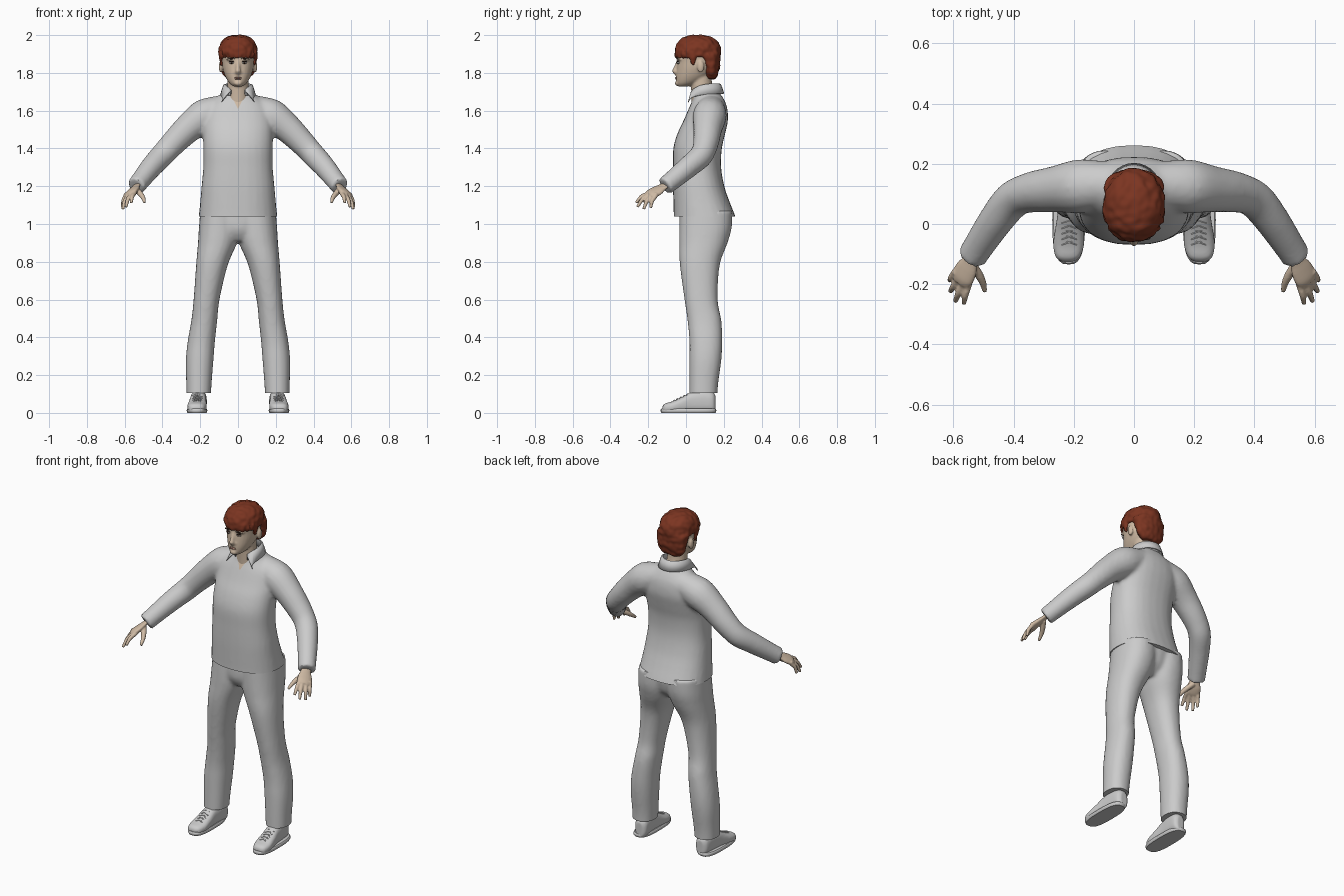
import bpy, bmesh, math
from mathutils import Vector, Matrix, noise

if "Cube" in bpy.data.objects:
    bpy.data.objects.remove(bpy.data.objects["Cube"])


def material(name, r, g, b):
    m = bpy.data.materials.new(name)
    m.use_nodes = True
    m.diffuse_color = (r, g, b, 1)
    m.node_tree.nodes["Principled BSDF"].inputs["Base Color"].default_value = (r, g, b, 1)
    return m


grey = material("pale grey cloth", .6, .6, .6)
skin = material("skin", .62, .49, .37)
red = material("auburn hair", .2, .035, .015)
dark = material("dark brown", .03, .015, .01)
white = material("eye white", .7, .68, .64)
lip = material("lip", .4, .22, .17)


# Helpers: lofts through rings, each ring being a centre and two half axes
def catmull(a, b, c, d, t):
    return b + (c - a) * (t / 2) + (a * 2 - b * 5 + c * 4 - d) * (t * t / 2) \
        + (b * 3 - a - c * 3 + d) * (t ** 3 / 2)


def loft(bm, rings, power=1, sides=28, sub=5):
    dense, last = [], len(rings) - 1
    for i in range(last):
        near = [rings[min(max(i + k, 0), last)] for k in (-1, 0, 1, 2)]
        for s in range(sub):
            dense.append([catmull(*[r[k] for r in near], s / sub) for k in range(3)])
    dense.append(rings[-1])
    loops = []
    for c, u, v in dense:
        loop = []
        for k in range(sides):
            a = math.tau * k / sides
            x, y = [math.copysign(abs(q) ** power, q) for q in (math.cos(a), math.sin(a))]
            loop.append(bm.verts.new(c + u * x + v * y))
        loops.append(loop)
    for lo, hi in zip(loops, loops[1:]):
        for k in range(sides):
            j = (k + 1) % sides
            bm.faces.new((lo[k], lo[j], hi[j], hi[k]))
    bm.faces.new(loops[0][::-1])
    bm.faces.new(loops[-1])


def stack(bm, rows, side=1, power=1):
    """Horizontal sections: z, x from, x to, y front, y back."""
    loft(bm, [(Vector((side * (l + r) / 2, (f + b) / 2, z)), Vector(((r - l) / 2, 0, 0)),
               Vector((0, (b - f) / 2, 0))) for z, l, r, f, b in rows], power)


def tube(bm, points, side=1, wide=(0, 0, 1), flat=1, sides=16):
    """Round or flattened limb through points x, y, z, radius."""
    at = [Vector((side * p[0], p[1], p[2])) for p in points]
    rings = []
    for i, p in enumerate(points):
        t = (at[min(i + 1, len(at) - 1)] - at[max(i - 1, 0)]).normalized()
        w = Vector((side * wide[0], wide[1], wide[2]))
        u = (w - t * w.dot(t)).normalized()
        rings.append((at[i], u * p[3], t.cross(u) * p[3] * flat))
    loft(bm, rings, 1, sides)


def ball(bm, centre, size):
    bmesh.ops.create_uvsphere(bm, u_segments=16, v_segments=10, radius=1,
                              matrix=Matrix.Translation(centre) @ Matrix.Diagonal((*size, 1)))


def finish(name, bm, mat, voxel=0, smooth=4):
    """Make an object; with a voxel size, fuse its pieces into one skin."""
    bmesh.ops.recalc_face_normals(bm, faces=bm.faces)
    mesh = bpy.data.meshes.new(name)
    bm.to_mesh(mesh)
    bm.free()
    ob = bpy.data.objects.new(name, mesh)
    bpy.context.collection.objects.link(ob)
    if voxel:
        m = ob.modifiers.new("Fuse", 'REMESH')
        m.mode, m.voxel_size = 'VOXEL', voxel
        m = ob.modifiers.new("Soften", 'SMOOTH')
        m.factor, m.iterations = .5, smooth
        dg = bpy.context.evaluated_depsgraph_get()
        ob.data = bpy.data.meshes.new_from_object(ob.evaluated_get(dg))
        ob.data.name = name
        ob.modifiers.clear()
    ob.data.materials.clear()
    ob.data.materials.append(mat)
    shade(ob)
    return ob


def shade(ob):
    bpy.ops.object.select_all(action='DESELECT')
    ob.select_set(True)
    bpy.context.view_layer.objects.active = ob
    bpy.ops.object.shade_smooth_by_angle(angle=math.radians(50))


def cut(ob, height=None, planes=()):
    """Trim flat below a height and score edges along planes."""
    bm = bmesh.new()
    bm.from_mesh(ob.data)
    if height is not None:
        r = bmesh.ops.bisect_plane(bm, geom=bm.verts[:] + bm.edges[:] + bm.faces[:],
                                   plane_co=(0, 0, height), plane_no=(0, 0, 1), clear_inner=True)
        rim = [e for e in r["geom_cut"] if isinstance(e, bmesh.types.BMEdge)]
        bmesh.ops.edgeloop_fill(bm, edges=rim)
    for co, no in planes:
        bmesh.ops.bisect_plane(bm, geom=bm.verts[:] + bm.edges[:] + bm.faces[:],
                               plane_co=co, plane_no=no)
    bm.to_mesh(ob.data)
    bm.free()
    shade(ob)


SIDES = (1, -1)

# Jacket: torso and sleeves, flat hem, open neck shown as skin
bm = bmesh.new()
torso = [(1, .212, -.065, .275), (1.05, .207, -.065, .258), (1.12, .2, -.067, .23),
         (1.2, .193, -.069, .203), (1.3, .184, -.069, .186), (1.4, .184, -.067, .19),
         (1.48, .186, -.045, .208), (1.55, .185, -.012, .222), (1.62, .165, .018, .217),
         (1.67, .11, .04, .195), (1.71, .07, .045, .165)]
stack(bm, [(z, -w, w, f, b) for z, w, f, b in torso], 1, .85)
for s in SIDES:
    tube(bm, [(0, .13, 1.615, .075), (.1, .13, 1.6, .08), (.18, .125, 1.57, .09),
              (.265, .115, 1.505, .077), (.35, .103, 1.42, .067), (.405, .078, 1.36, .063),
              (.46, .01, 1.3, .058), (.52, -.08, 1.225, .051), (.54, -.112, 1.2, .05)], s)
jacket = finish("jacket", bm, grey, .011, 5)
vee, slope = 1.61, .5
cut(jacket, 1.04, [((0, 0, vee), (1, 0, s * slope)) for s in SIDES])
jacket.data.materials.append(skin)
for p in jacket.data.polygons:
    x, y, z = p.center
    if y < .08 and abs(x) < slope * (z - vee):
        p.material_index = 1

# Collar: folded band with pointed front wings
bm = bmesh.new()
rows, steps = [], 24
for i in range(steps + 1):
    t = i / steps * 2 - 1
    a = t * math.radians(148)
    sx, cy, f = math.sin(a), math.cos(a), abs(t) ** 4
    edge = Vector((.092 * sx, .1 + .1 * cy, 1.69))
    tip = Vector((math.copysign(.088, t), .012, 1.645))
    rows.append([bm.verts.new(v) for v in (
        Vector((.072 * sx, .1 + .08 * cy, 1.68)),
        Vector((.069 * sx, .1 + .075 * cy, 1.742 - .035 * f)),
        Vector((.076 * sx, .1 + .083 * cy, 1.738 - .035 * f)),
        edge.lerp(tip, f))])
for a, b in zip(rows, rows[1:]):
    for k in range(3):
        bm.faces.new((a[k], b[k], b[k + 1], a[k + 1]))
collar = finish("collar", bm, grey)
m = collar.modifiers.new("Thickness", 'SOLIDIFY')
m.thickness, m.offset = .006, 0

# Trousers: two legs fused at the pelvis, flat hems
bm = bmesh.new()
leg = [(.06, .145, .272, .018, .165), (.15, .14, .274, .018, .17), (.28, .13, .276, .018, .187),
       (.38, .122, .266, .018, .192), (.49, .11, .247, .008, .187), (.6, .098, .235, -.008, .168),
       (.78, .055, .222, -.032, .178), (.9, .005, .212, -.036, .22), (.98, -.01, .207, -.036, .242),
       (1.07, -.01, .2, -.034, .245)]
for s in SIDES:
    stack(bm, leg, s, .9)
stack(bm, [(.91, -.09, .09, 0, .17), (.97, -.17, .17, -.033, .22), (1.07, -.19, .19, -.034, .24)])
trousers = finish("trousers", bm, grey, .011)
cut(trousers, .105)

for s in SIDES:
    label = "left" if s > 0 else "right"

    # Shoe: rounded upper on a flat sole, with crossed laces
    bm = bmesh.new()
    upper = [(-.125, .02, .035), (-.11, .04, .05), (-.07, .051, .062), (-.02, .048, .085),
             (.03, .043, .112), (.09, .042, .12), (.14, .038, .11), (.157, .02, .09)]
    loft(bm, [(Vector((s * (.213 - .06 * y), y, h / 2)), Vector((w, 0, 0)), Vector((0, 0, h / 2)))
              for y, w, h in upper], .75)
    finish(label + "_shoe", bm, grey, .006, 3)
    bm = bmesh.new()
    stack(bm, [(z, .217 - w, .217 + w, -.08 - w, .106 + w) for z, w in
               ((0, .05), (.008, .054), (.016, .054), (.022, .05))], s, .7)
    finish(label + "_sole", bm, grey)
    bm = bmesh.new()
    for i in range(5):
        y, z = -.062 + .018 * i, .064 + .0085 * i
        for d in SIDES:
            tube(bm, [(.19, y - d * .008, z - .006, .003), (.215, y, z + .003, .003),
                      (.24, y + d * .008, z - .006, .003)], s, sides=6)
    finish(label + "_laces", bm, grey)

    # Hand: flat palm, four bent fingers and a thumb
    bm = bmesh.new()
    tube(bm, [(.53, -.095, 1.213, .026), (.543, -.125, 1.195, .03), (.556, -.15, 1.178, .04),
              (.57, -.178, 1.162, .042), (.578, -.195, 1.152, .032)], s, (.75, .55, -.35), .42)
    fingers = [((.549, -.2, 1.162), (.565, -.265, 1.112)), ((.568, -.198, 1.155), (.593, -.257, 1.09)),
               ((.584, -.184, 1.147), (.61, -.224, 1.078)), ((.597, -.164, 1.144), (.612, -.187, 1.085))]
    for base, tip in fingers:
        a, b = Vector(base), Vector(tip)
        mid = a.lerp(b, .5) + Vector((.003, -.004, .007))
        tube(bm, [(*(a * 1.3 - b * .3), .012), (*a, .012), (*mid, .011), (*b, .008)], s, sides=10)
    tube(bm, [(.54, -.13, 1.185, .015), (.517, -.165, 1.16, .015), (.502, -.195, 1.138, .012),
              (.495, -.225, 1.115, .008)], s, sides=10)
    finish(label + "_hand", bm, skin, .0045, 3)

# Head: skull, neck, nose and ears in one skin
bm = bmesh.new()
skull = [(1.728, .022, -.04, .01), (1.745, .045, -.05, .06), (1.78, .067, -.053, .12),
         (1.82, .081, -.05, .155), (1.86, .087, -.047, .165), (1.9, .09, -.048, .165),
         (1.95, .08, -.03, .15), (1.985, .04, .02, .11)]
stack(bm, [(z, -w, w, f, b) for z, w, f, b in skull], 1, .93)
tube(bm, [(0, .1, 1.62, .07), (0, .088, 1.69, .06), (0, .082, 1.74, .056), (0, .08, 1.8, .055)],
     wide=(1, 0, 0), sides=24)
tube(bm, [(0, -.042, 1.862, .009), (0, -.053, 1.83, .011), (0, -.06, 1.81, .014),
          (0, -.05, 1.798, .012)], wide=(1, 0, 0))
ball(bm, (0, -.047, 1.745), (.022, .012, .013))
for s in SIDES:
    ball(bm, (s * .012, -.05, 1.803), (.009, .009, .007))
    ball(bm, (s * .091, .078, 1.832), (.011, .019, .032))
    ball(bm, (s * .036, -.03, 1.873), (.028, .02, .007))
finish("head", bm, skin, .006, 3)

# Face details
for s in SIDES:
    label = "left" if s > 0 else "right"
    for part, mat, x, y, z, size in (
            ("eye", white, .034, -.04, 1.854, (.014, .01, .006)),
            ("iris", dark, .034, -.046, 1.854, (.006, .005, .006)),
            ("lashes", dark, .035, -.043, 1.8605, (.016, .008, .002)),
            ("eyebrow", dark, .036, -.047, 1.875, (.019, .006, .003))):
        bm = bmesh.new()
        ball(bm, (s * x, y, z), size)
        finish(label + "_" + part, bm, mat)
bm = bmesh.new()
for z in (1.7745, 1.7685):
    ball(bm, (0, -.05, z), (.02, .009, .0034))
finish("lips", bm, lip)

# Hair: crown, nape, sideburns and a ragged fringe, roughened into clumps
bm = bmesh.new()
crown = [(1.885, .094, -.05, .178), (1.9, .1, -.058, .183), (1.93, .101, -.058, .184),
         (1.965, .087, -.042, .167), (1.988, .06, -.01, .135), (2, .025, .03, .09)]
stack(bm, [(z, -w, w, f, b) for z, w, f, b in crown])
stack(bm, [(z, -w, w, f, b) for z, w, f, b in (
    (1.77, .05, .115, .155), (1.79, .078, .1, .168), (1.83, .092, .09, .178), (1.9, .099, .06, .182))])
for s in SIDES:
    tube(bm, [(.094, .03, 1.91, .02), (.089, .035, 1.87, .016), (.087, .04, 1.84, .008)],
         s, (0, 1, 0), .5)
    for i in range(5):
        a = .1 + .27 * i
        x, y = .09 * math.sin(a), .045 - .097 * math.cos(a)
        tube(bm, [(x, y, 1.92, .016), (x, y, 1.9, .015), (x * .93, y, 1.876, .006)], s, (1, 0, 0), .6)
hair = finish("hair", bm, red, .007, 3)
for v in hair.data.vertices:
    v.co += v.normal * (noise.noise(v.co * 38) * .006 + .001)
